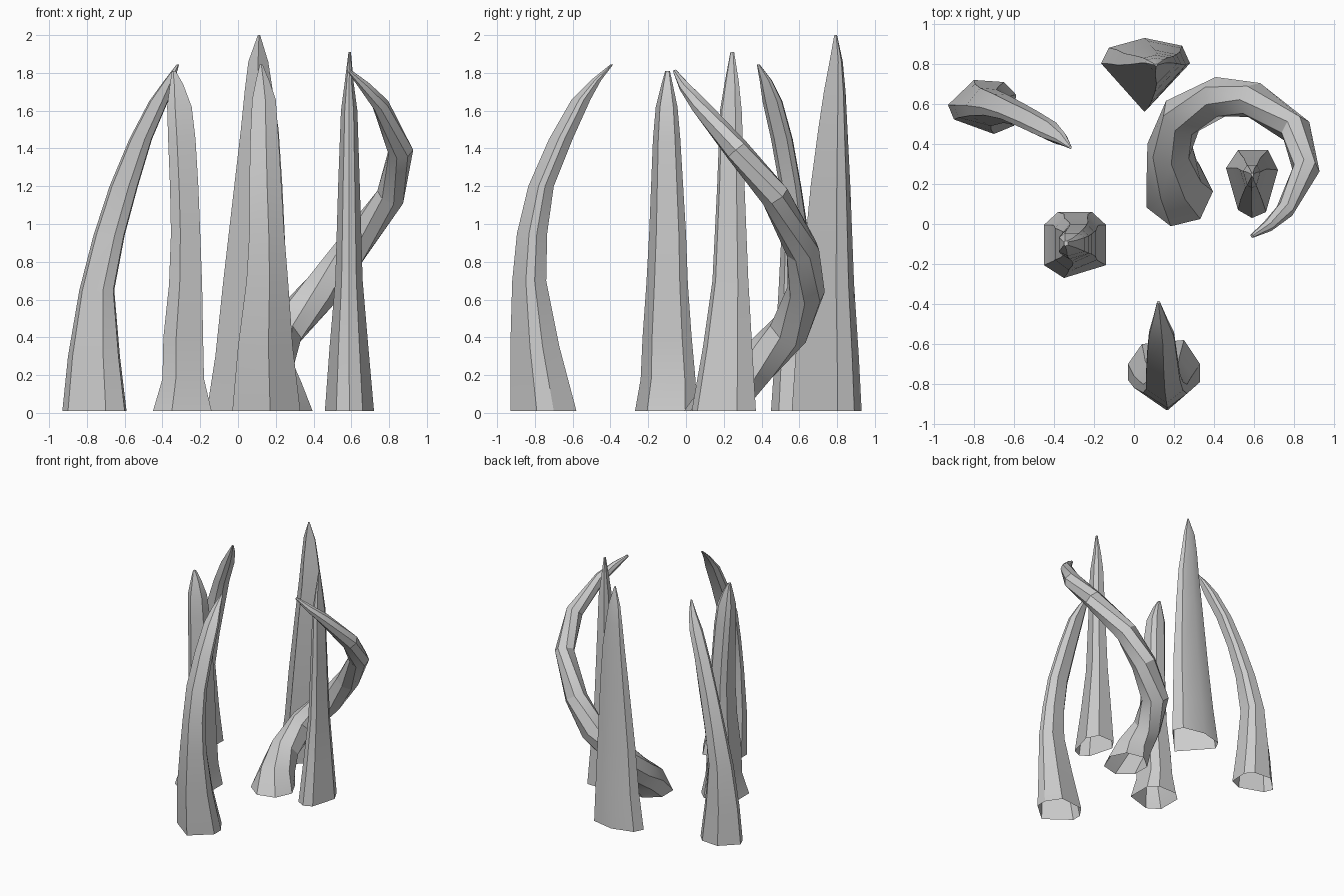
import bpy, bmesh, math
from mathutils import Vector


def skin(name, rings):
    """Bridge equal-sized rings into an open-bottomed shell with a closed tip."""
    bm = bmesh.new()
    loops = [[bm.verts.new(p) for p in ring] for ring in rings]
    n = len(loops[0])
    for a, b in zip(loops, loops[1:]):
        for i in range(n):
            j = (i + 1) % n
            bm.faces.new((a[i], a[j], b[j], b[i]))
    bm.faces.new(loops[-1])
    bmesh.ops.recalc_face_normals(bm, faces=bm.faces)
    me = bpy.data.meshes.new(name)
    bm.to_mesh(me)
    bm.free()
    ob = bpy.data.objects.new(name, me)
    bpy.context.collection.objects.link(ob)
    bpy.ops.object.select_all(action='DESELECT')
    ob.select_set(True)
    bpy.context.view_layer.objects.active = ob
    bpy.ops.object.shade_smooth_by_angle(angle=math.radians(32))
    return ob


def horn(name, outline, levels):
    """Fit the base outline into each level's box: z, x min, x max, y min, y max."""
    xs, ys = zip(*outline)
    u = [(x - min(xs)) / (max(xs) - min(xs)) for x in xs]
    v = [(y - min(ys)) / (max(ys) - min(ys)) for y in ys]
    skin(name, [[(x0 + a * (x1 - x0), y0 + b * (y1 - y0), z) for a, b in zip(u, v)]
                for z, x0, x1, y0, y1 in levels])


# left horn, leaning to the right
horn("left_curved_horn",
     [(-.93, .6), (-.9, .53), (-.7, .46), (-.6, .5), (-.59, .65), (-.65, .71), (-.8, .72)],
     [(.01, -.93, -.59, .45, .72), (.3, -.90, -.625, .47, .70), (.65, -.84, -.655, .49, .68),
      (.94, -.765, -.60, .505, .65), (1.2, -.68, -.53, .495, .61), (1.45, -.575, -.455, .45, .565),
      (1.65, -.47, -.37, .405, .51), (1.76, -.39, -.335, .39, .455), (1.845, -.325, -.312, .375, .39)])

# straight horn with a flared foot
horn("front_left_horn",
     [(-.45, .02), (-.45, -.2), (-.35, -.27), (-.14, -.2), (-.14, .02), (-.21, .09), (-.38, .09)],
     [(.01, -.45, -.14, -.27, .06), (.18, -.40, -.18, -.24, .05), (.4, -.395, -.185, -.23, .03),
      (.68, -.365, -.19, -.21, .01), (.95, -.355, -.20, -.195, 0), (1.2, -.36, -.21, -.185, -.015),
      (1.45, -.37, -.225, -.175, -.03), (1.62, -.375, -.245, -.16, -.045),
      (1.74, -.36, -.29, -.13, -.07), (1.81, -.35, -.33, -.11, -.085)])

# tallest horn at the back
horn("back_tall_horn",
     [(-.17, .81), (.05, .56), (.28, .81), (.24, .9), (.05, .94), (-.13, .89)],
     [(.01, -.165, .28, .56, .93), (.3, -.12, .27, .58, .915), (.68, -.08, .26, .61, .89),
      (1.2, -.02, .235, .66, .87), (1.5, .015, .215, .70, .855), (1.7, .035, .185, .73, .845),
      (1.86, .055, .16, .76, .83), (2.0, .105, .117, .785, .80)])

# front horn, leaning backwards
horn("front_curved_horn",
     [(-.03, -.78), (.17, -.93), (.33, -.79), (.33, -.7), (.25, -.58), (.04, -.6), (-.03, -.7)],
     [(.01, -.03, .33, -.93, -.58), (.35, .0, .29, -.93, -.67), (.7, .045, .265, -.92, -.74),
      (.95, .06, .245, -.895, -.735), (1.2, .06, .23, -.835, -.70), (1.45, .065, .215, -.725, -.60),
      (1.66, .075, .20, -.605, -.505), (1.76, .095, .165, -.505, -.45), (1.845, .115, .13, -.40, -.385)])

# slim straight horn inside the coil
horn("right_slim_horn",
     [(.46, .28), (.52, .07), (.59, .03), (.66, .06), (.72, .27), (.67, .37), (.52, .37)],
     [(.01, .46, .72, .03, .37), (.35, .485, .69, .09, .35), (.7, .515, .66, .14, .33),
      (1.2, .53, .645, .165, .31), (1.6, .545, .632, .18, .295), (1.75, .565, .612, .205, .28),
      (1.91, .585, .598, .235, .255)])

# coiled horn sweeping round the slim one: centre and radius along its path
path = [((.22, .16, .01), .175), ((.2, .24, .14), .14), ((.18, .38, .26), .115),
        ((.24, .54, .43), .11), ((.43, .635, .64), .102), ((.6, .62, .86), .09),
        ((.81, .47, 1.15), .078), ((.86, .27, 1.39), .068), ((.755, .07, 1.63), .046),
        ((.67, -.01, 1.73), .03), ((.59, -.06, 1.81), .01)]
pts = [Vector(p) for p, r in path]
rings = []
for k, (p, r) in enumerate(path):
    t = (pts[min(k + 1, len(pts) - 1)] - pts[max(k - 1, 0)]).normalized()
    if k == 0:
        t = Vector((0, 0, 1))
    elif k == 1:
        t = (t + Vector((0, 0, .7))).normalized()
    out = pts[k] - Vector((.5, .3, pts[k].z))
    out = (out - t * out.dot(t)).normalized()
    side = t.cross(out)
    rings.append([pts[k] + r * (out * math.cos(a) + side * math.sin(a))
                  for a in (2 * math.pi * i / 7 for i in range(7))])
skin("coiled_horn", rings)
